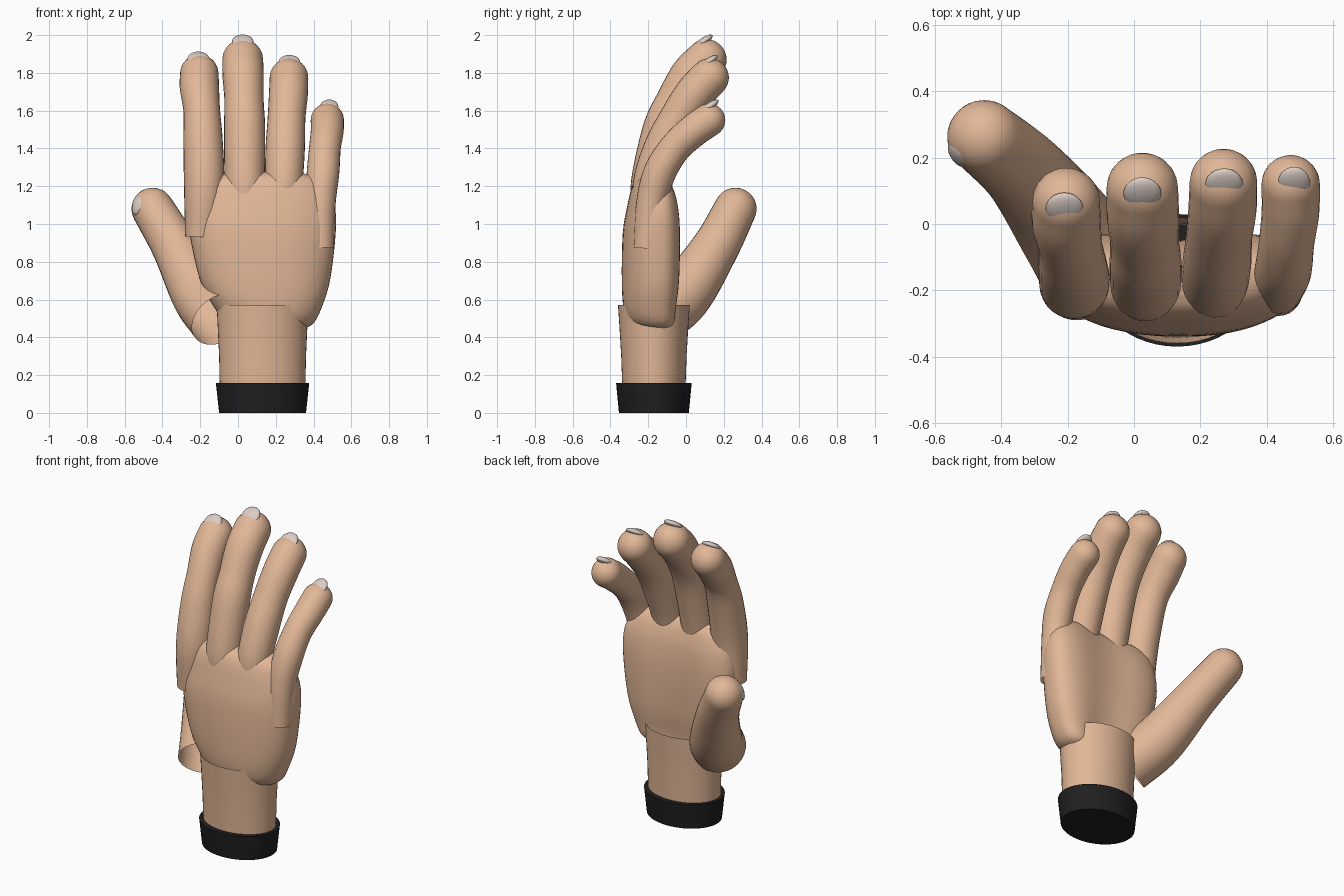
import bpy, bmesh, math
from mathutils import Vector, Matrix

if "Cube" in bpy.data.objects:
    bpy.data.objects.remove(bpy.data.objects["Cube"])


def material(name, rgb):
    m = bpy.data.materials.new(name)
    m.diffuse_color = (*rgb, 1)
    m.use_nodes = True
    m.node_tree.nodes["Principled BSDF"].inputs["Base Color"].default_value = m.diffuse_color
    return m


SKIN = material("skin", (0.76, 0.475, 0.31))
NAIL = material("nail", (0.71, 0.61, 0.56))
BLACK = material("black_rubber", (0.014, 0.014, 0.014))


def add_object(name, bm, mat, angle=40):
    bmesh.ops.recalc_face_normals(bm, faces=bm.faces)
    mesh = bpy.data.meshes.new(name)
    bm.to_mesh(mesh)
    bm.free()
    mesh.materials.append(mat)
    ob = bpy.data.objects.new(name, mesh)
    bpy.context.collection.objects.link(ob)
    bpy.ops.object.select_all(action='DESELECT')
    ob.select_set(True)
    bpy.context.view_layer.objects.active = ob
    bpy.ops.object.shade_smooth_by_angle(angle=math.radians(angle))
    return ob


def loft(name, rings, mat, cap_start=False, cap_end=False):
    bm = bmesh.new()
    loops = [[bm.verts.new(p) for p in r] for r in rings]
    n = len(loops[0])
    for a, b in zip(loops, loops[1:]):
        for i in range(n):
            j = (i + 1) % n
            bm.faces.new((a[i], a[j], b[j], b[i]))
    if cap_start:
        bm.faces.new(loops[0])
    if cap_end:
        bm.faces.new(loops[-1])
    return add_object(name, bm, mat)


def smooth_samples(points, steps):
    """Catmull-Rom samples through tuples of any length."""
    p = [Vector(q) for q in points]
    p = [p[0] * 2 - p[1]] + p + [p[-1] * 2 - p[-2]]
    out = []
    for k in range(1, len(p) - 2):
        a, b, c, d = p[k - 1:k + 3]
        for s in range(steps):
            t = s / steps
            out.append(0.5 * (2 * b + (c - a) * t + (2 * a - 5 * b + 4 * c - d) * t * t
                              + (3 * b - a - 3 * c + d) * t ** 3))
    return out + [p[-2]]


def finger(name, points, sides=28):
    """Tube through (x, y, z, radius) points, open at the base, round at the tip."""
    s = smooth_samples(points, 7)
    rings = []

    def ring(centre, tangent, r):
        u = (Vector((1, 0, 0)) - tangent * tangent.x).normalized()
        v = tangent.cross(u)
        return [centre + r * (math.cos(a) * u + math.sin(a) * v)
                for a in (2 * math.pi * i / sides for i in range(sides))]

    for i, q in enumerate(s):
        t = (s[min(i + 1, len(s) - 1)].xyz - s[max(i - 1, 0)].xyz).normalized()
        rings.append(ring(q.xyz, t, q.w))
    for k in range(1, 9):
        a = math.radians(min(90 * k / 8, 88.5))
        rings.append(ring(q.xyz + t * q.w * math.sin(a), t, q.w * math.cos(a)))
    loft(name, rings, SKIN, cap_end=True)


def nail(name, centre, normal, size):
    bm = bmesh.new()
    bmesh.ops.create_uvsphere(bm, u_segments=24, v_segments=12, radius=1)
    rot = Vector(normal).to_track_quat('Z', 'Y').to_matrix().to_4x4()
    bm.transform(Matrix.Translation(centre) @ rot @ Matrix.Diagonal((*size, 1)))
    add_object(name, bm, NAIL, 60)


def ellipse(z, rx, ry, n=48):
    return [Vector((0.13 + rx * math.cos(2 * math.pi * i / n),
                    -0.17 + ry * math.sin(2 * math.pi * i / n), z)) for i in range(n)]


# Cuff and wrist
loft("cuff", [ellipse(0, 0.23, 0.185), ellipse(0.157, 0.247, 0.2)], BLACK, True, True)
loft("wrist", [ellipse(0.1, 0.226, 0.166), ellipse(0.3, 0.23, 0.173),
               ellipse(0.45, 0.237, 0.182), ellipse(0.57, 0.243, 0.19)], SKIN)

# Palm: bowed rounded sections (z, left, right, front, back) with a hollow at the back
sections = [(0.445, 0.04, 0.35, -0.24, -0.09), (0.475, -0.06, 0.4, -0.3, -0.05),
            (0.55, -0.12, 0.44, -0.33, -0.035), (0.7, -0.2, 0.487, -0.34, -0.015),
            (0.95, -0.255, 0.517, -0.335, -0.01), (1.1, -0.25, 0.512, -0.31, -0.025),
            (1.2, -0.22, 0.47, -0.285, -0.06), (1.25, -0.15, 0.41, -0.255, -0.1),
            (1.275, -0.05, 0.31, -0.21, -0.15)]
palm = []
for z, xl, xr, yf, yb in smooth_samples(sections, 4):
    loop = []
    for i in range(56):
        a = 2 * math.pi * i / 56
        c, s = math.cos(a), math.sin(a)
        u = math.copysign(abs(c) ** 0.8, c)
        v = math.copysign(abs(s) ** 0.8, s)
        y = (yf + yb) / 2 + (yb - yf) / 2 * v + 0.025 * u * u
        if v > 0:
            y -= 0.04 * v * math.exp(-(1.8 * u) ** 2) * min(1, (yb - yf) / 0.3)
        loop.append(Vector(((xl + xr) / 2 + (xr - xl) / 2 * u, y, z)))
    palm.append(loop)
loft("palm", palm, SKIN, True, True)

# Fingers and thumb
finger("index_finger", [(-0.195, -0.185, 0.93, 0.085), (-0.18, -0.18, 1.2, 0.106),
                        (-0.185, -0.13, 1.44, 0.104), (-0.192, -0.07, 1.6, 0.097),
                        (-0.204, 0.005, 1.72, 0.104), (-0.205, 0.068, 1.795, 0.102)])
finger("middle_finger", [(0.035, -0.19, 1.05, 0.095), (0.035, -0.185, 1.22, 0.106),
                         (0.035, -0.12, 1.5, 0.109), (0.032, -0.055, 1.65, 0.104),
                         (0.027, 0.025, 1.785, 0.109), (0.025, 0.107, 1.87, 0.108)])
finger("ring_finger", [(0.24, -0.19, 1.05, 0.09), (0.243, -0.18, 1.22, 0.1),
                       (0.25, -0.12, 1.4, 0.104), (0.257, -0.04, 1.56, 0.1),
                       (0.267, 0.045, 1.69, 0.103), (0.27, 0.125, 1.775, 0.102)])
finger("little_finger", [(0.435, -0.205, 0.87, 0.073), (0.436, -0.185, 1.1, 0.08),
                         (0.45, -0.14, 1.27, 0.086), (0.46, -0.06, 1.4, 0.084),
                         (0.472, 0.035, 1.49, 0.087), (0.473, 0.12, 1.55, 0.088)])
finger("thumb", [(-0.1, -0.18, 0.495, 0.16), (-0.2, -0.015, 0.625, 0.152),
                 (-0.33, 0.155, 0.875, 0.125), (-0.452, 0.262, 1.08, 0.112)])

# Nails
for name, centre in (("index", (-0.21, 0.047, 1.876)), ("middle", (0.025, 0.093, 1.966)),
                     ("ring", (0.272, 0.12, 1.858)), ("little", (0.483, 0.125, 1.622))):
    k = 0.85 if name == "little" else 1
    nail(name + "_nail", centre, (0, -0.58, 0.81), (0.057 * k, 0.057, 0.02))
nail("thumb_nail", (-0.53, 0.212, 1.1), (-0.8, -0.5, 0.3), (0.045, 0.055, 0.02))
